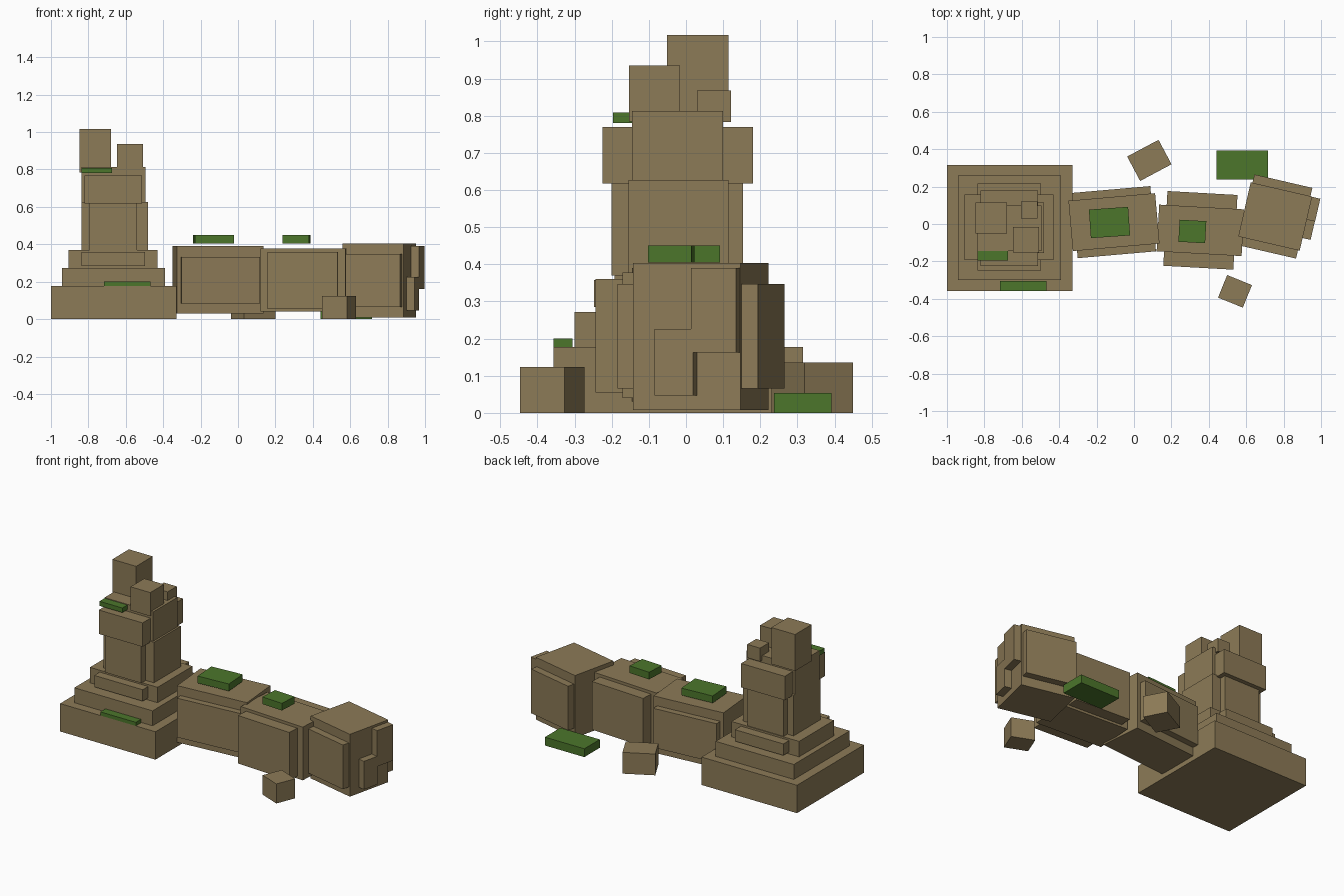
import bpy
import bmesh
import math
from mathutils import Matrix


def material(name, rgb):
    m = bpy.data.materials.new(name)
    m.diffuse_color = (*rgb, 1)
    return m


STONE = material("weathered_stone", (0.265, 0.197, 0.095))
MOSS = material("moss_green", (0.072, 0.18, 0.024))


def block(name, center, size, z, angle=0, mat=STONE):
    """Box with plan centre, plan size, bottom/top heights and turn in degrees."""
    bm = bmesh.new()
    bmesh.ops.create_cube(bm, size=1, matrix=Matrix.Diagonal((*size, z[1] - z[0], 1)))
    mesh = bpy.data.meshes.new(name)
    bm.to_mesh(mesh)
    bm.free()
    mesh.materials.append(mat)
    ob = bpy.data.objects.new(name, mesh)
    ob.location = (*center, (z[0] + z[1]) / 2)
    ob.rotation_euler.z = math.radians(angle)
    bpy.context.collection.objects.link(ob)
    return ob


def span(name, x, y, z, mat=STONE):
    """Upright box given by its extents."""
    return block(name, ((x[0] + x[1]) / 2, (y[0] + y[1]) / 2),
                 (x[1] - x[0], y[1] - y[0]), z, 0, mat)


# Stepped plinth
span("plinth_base", (-1.0, -0.33), (-0.357, 0.315), (0, 0.177))
span("plinth_step", (-0.94, -0.39), (-0.3, 0.26), (0.177, 0.272))
span("plinth_top", (-0.905, -0.43), (-0.193, 0.158), (0.272, 0.37))
span("plinth_top_cross", (-0.836, -0.496), (-0.248, 0.217), (0.285, 0.358))

# Standing column stump and its collar
span("stump_core", (-0.836, -0.482), (-0.155, 0.115), (0.37, 0.627))
span("stump_cross", (-0.793, -0.54), (-0.2, 0.153), (0.37, 0.622))
span("collar_core", (-0.836, -0.494), (-0.145, 0.099), (0.625, 0.813))
span("collar_cross", (-0.82, -0.513), (-0.225, 0.18), (0.617, 0.769))

# Broken stubs on the collar
span("tall_stub", (-0.847, -0.68), (-0.051, 0.115), (0.785, 1.017))
span("middle_stub", (-0.648, -0.509), (-0.153, -0.016), (0.785, 0.935))
span("small_stub", (-0.605, -0.515), (0.03, 0.121), (0.783, 0.868))

# Fallen column drums: a core and a crossing block, both turned
drums = [
    ("near_drum", (-0.107, 0.01), 5, (0.465, 0.27), (0.03, 0.39), (0.42, 0.35), (0.083, 0.332)),
    ("middle_drum", (0.355, -0.034), -3.2, (0.455, 0.25), (0.04, 0.378), (0.375, 0.4), (0.055, 0.36)),
    ("end_drum", (0.755, 0.04), -13, (0.337, 0.297), (0.008, 0.404), (0.318, 0.388), (0.066, 0.347)),
]
for name, center, turn, core, core_z, cross, cross_z in drums:
    block(name + "_core", center, core, core_z, turn)
    block(name + "_cross", center, cross, cross_z, turn)

# Broken lumps on the end face
block("upper_end_lump", (0.948, 0.082), (0.07, 0.125), (0.162, 0.39), -13)
block("lower_end_lump", (0.922, -0.025), (0.07, 0.107), (0.047, 0.226), -13)

# Loose rubble
block("rear_rubble", (0.082, 0.34), (0.19, 0.148), (0, 0.135), 28)
block("front_rubble", (0.54, -0.36), (0.143, 0.13), (0, 0.124), -22)

# Moss patches
span("collar_moss", (-0.836, -0.675), (-0.196, -0.143), (0.78, 0.809), MOSS)
span("plinth_moss", (-0.717, -0.468), (-0.357, -0.306), (0.177, 0.2), MOSS)
span("ground_moss", (0.44, 0.717), (0.237, 0.392), (0, 0.053), MOSS)
block("near_drum_moss", (-0.131, 0.008), (0.21, 0.153), (0.405, 0.45), 4, MOSS)
block("middle_drum_moss", (0.312, -0.04), (0.143, 0.118), (0.405, 0.45), -3.2, MOSS)
